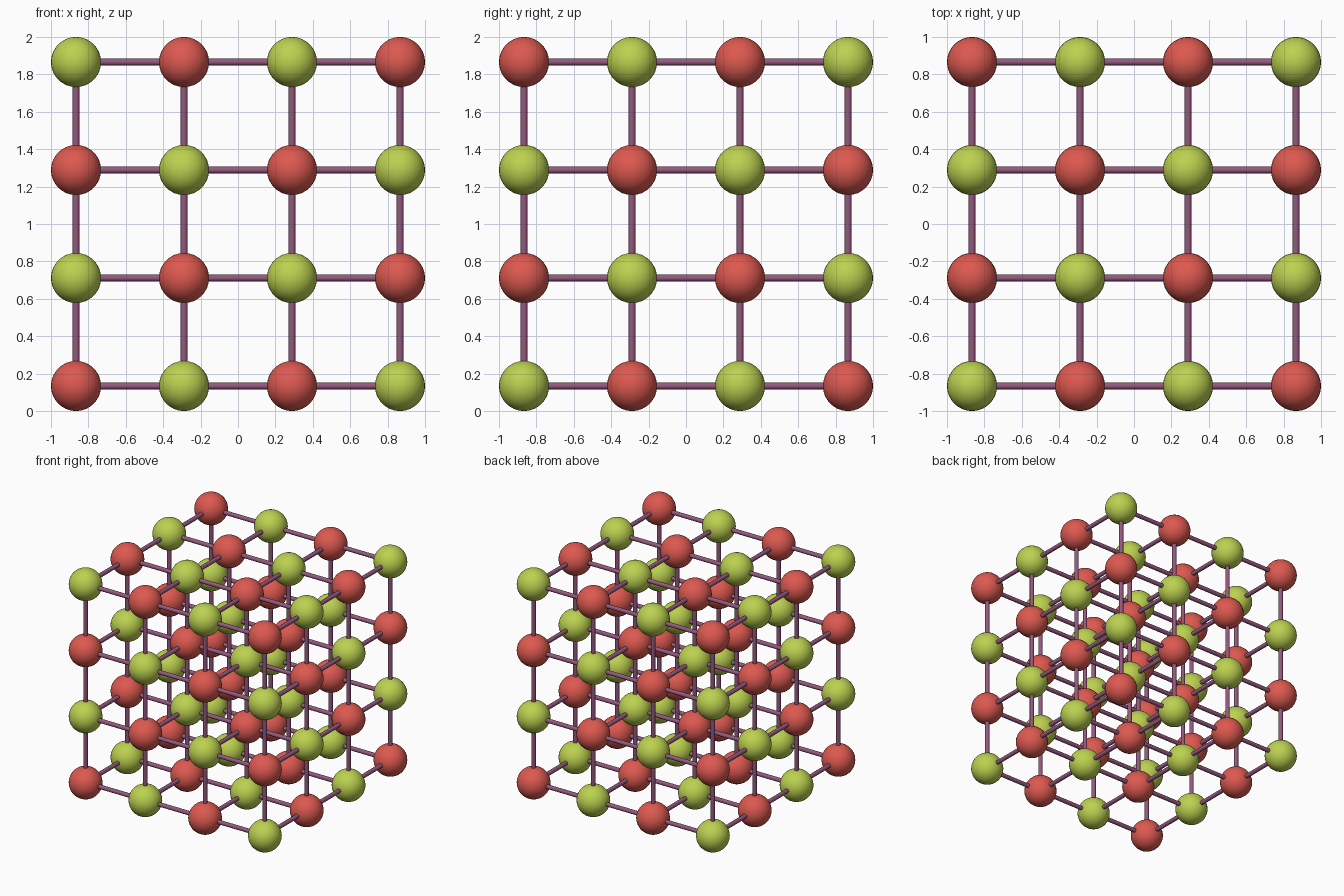
import bpy, bmesh
from mathutils import Matrix
from math import pi

if "Cube" in bpy.data.objects:
    bpy.data.objects.remove(bpy.data.objects["Cube"])

N = 4                      # balls per edge
R = 0.134                  # ball radius
ROD = 0.018                # rod radius
STEP = (2 - 2 * R) / (N - 1)


def material(name, color):
    m = bpy.data.materials.new(name)
    m.diffuse_color = (*color, 1)
    m.use_nodes = True
    m.node_tree.nodes["Principled BSDF"].inputs["Base Color"].default_value = m.diffuse_color
    return m


def smooth_mesh(name, mat, build):
    bm = bmesh.new()
    build(bm)
    for f in bm.faces:
        f.smooth = len(f.verts) <= 4
    me = bpy.data.meshes.new(name)
    bm.to_mesh(me)
    bm.free()
    me.materials.append(mat)
    return me


def place(name, mesh, matrix):
    ob = bpy.data.objects.new(name, mesh)
    bpy.context.collection.objects.link(ob)
    ob.matrix_world = matrix


def ball(bm):
    bmesh.ops.create_uvsphere(bm, u_segments=32, v_segments=16, radius=R)


def rod(bm):
    bmesh.ops.create_cone(bm, cap_ends=True, segments=16,
                          radius1=ROD, radius2=ROD, depth=STEP)


balls = [smooth_mesh("red_ball", material("red", (0.72, 0.10, 0.08)), ball),
         smooth_mesh("green_ball", material("green", (0.50, 0.64, 0.08)), ball)]
bond = smooth_mesh("bond_rod", material("mauve", (0.30, 0.10, 0.21)), rod)


def point(i, j, k):
    return Matrix.Translation((R - 1 + i * STEP, R - 1 + j * STEP, R + k * STEP))


# rod directions along x, y and z
axes = [((1, 0, 0), Matrix.Rotation(pi / 2, 4, 'Y')),
        ((0, 1, 0), Matrix.Rotation(pi / 2, 4, 'X')),
        ((0, 0, 1), Matrix.Identity(4))]

for i in range(N):
    for j in range(N):
        for k in range(N):
            # alternating balls
            mesh = balls[(i + j + k) % 2]
            place(f"{mesh.name}_{i}{j}{k}", mesh, point(i, j, k))
            # rods to the next ball on each axis
            for (a, b, c), turn in axes:
                if max(i + a, j + b, k + c) < N:
                    place(f"bond_rod_{'xyz'[(a, b, c).index(1)]}_{i}{j}{k}", bond,
                          point(i + a / 2, j + b / 2, k + c / 2) @ turn)
